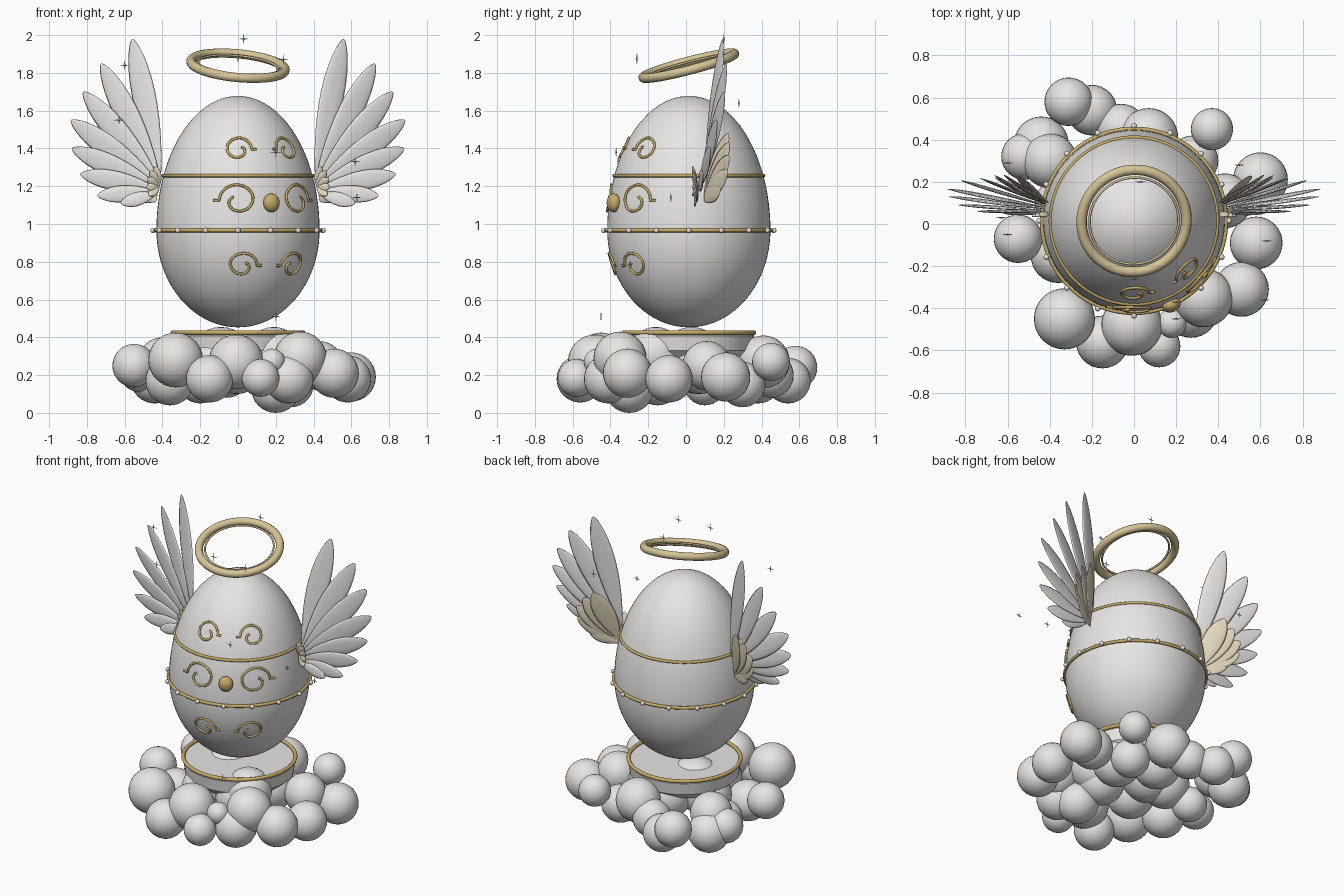
import bpy, bmesh, math
from mathutils import Vector

if "Cube" in bpy.data.objects:
    bpy.data.objects.remove(bpy.data.objects["Cube"])

CY = 0.015                                  # egg axis sits slightly behind the origin
EGG_R, EGG_Z, EGG_UP, EGG_DOWN = 0.432, 0.968, 0.71, 0.515


def material(name, rgb):
    m = bpy.data.materials.new(name)
    m.use_nodes = True
    m.diffuse_color = (*rgb, 1)
    m.node_tree.nodes["Principled BSDF"].inputs["Base Color"].default_value = (*rgb, 1)
    return m


WHITE = material("soft white", (0.8, 0.79, 0.78))
GOLD = material("gold", (0.58, 0.42, 0.14))
PALE = material("pale gold", (0.68, 0.56, 0.31))
CREAM = material("cream", (0.78, 0.69, 0.52))


def finish(name, bm, mat, smooth=True):
    bmesh.ops.recalc_face_normals(bm, faces=bm.faces)
    me = bpy.data.meshes.new(name)
    bm.to_mesh(me)
    bm.free()
    me.materials.append(mat)
    for p in me.polygons:
        p.use_smooth = smooth
    ob = bpy.data.objects.new(name, me)
    bpy.context.collection.objects.link(ob)
    return ob


def sphere(name, pos, r, mat, seg=32):
    bm = bmesh.new()
    bmesh.ops.create_uvsphere(bm, u_segments=seg, v_segments=seg // 2, radius=r)
    ob = finish(name, bm, mat)
    ob.location = pos
    return ob


def lathe(name, pts, mat, z=0, seg=64, smooth=True):
    bm = bmesh.new()
    vs = [bm.verts.new((r, 0, h)) for r, h in pts]
    es = [bm.edges.new(p) for p in zip(vs, vs[1:])]
    bmesh.ops.spin(bm, geom=vs + es, axis=(0, 0, 1), cent=(0, 0, 0),
                   angle=2 * math.pi, steps=seg)
    bmesh.ops.remove_doubles(bm, verts=bm.verts, dist=1e-5)
    ob = finish(name, bm, mat, smooth)
    ob.location = (0, CY, z)
    return ob


def ring(name, radius, tube, z, mat):
    n = 12
    pts = [(radius + tube * math.cos(2 * math.pi * i / n),
            tube * math.sin(2 * math.pi * i / n)) for i in range(n + 1)]
    return lathe(name, pts, mat, z, 80)


def egg_radius(z):
    h = (z - EGG_Z) / (EGG_UP if z > EGG_Z else EGG_DOWN)
    return EGG_R * math.sqrt(max(0, 1 - h * h))


def on_egg(angle, z, lift=0):
    r = egg_radius(z) + lift
    return Vector((r * math.sin(angle), CY - r * math.cos(angle), z))


# Egg body
prof = []
for i in range(49):
    a = math.pi * i / 48
    c = math.cos(a)
    prof.append((EGG_R * math.sin(a), EGG_Z + c * (EGG_UP if c > 0 else EGG_DOWN)))
lathe("egg", prof, WHITE)

# Bands with pearls
ring("upper_band", 0.396, 0.009, 1.256, GOLD)
ring("lower_band", 0.437, 0.01, 0.966, GOLD)
for i in range(16):
    sphere("pearl", on_egg(i * math.pi / 8, 0.966, 0.018), 0.014, WHITE, 12)

# Halo: thick ring with a fine ring inside
for name, r, t in (("halo", 0.25, 0.025), ("halo_inner_ring", 0.212, 0.006)):
    ob = ring(name, r, t, 1.838, PALE)
    ob.rotation_euler = (math.radians(14.5), math.radians(5.5), 0)

# Scrollwork wrapped on the egg front
FACE = math.radians(24)


def scroll(z, offset, size, tail_side):
    cu = bpy.data.curves.new("scroll", 'CURVE')
    cu.dimensions = '3D'
    cu.bevel_depth = 0.007
    cu.bevel_resolution = 2
    flat = [(-1.35, 0), (-1.15, 0)]
    for i in range(33):
        t = i / 32
        a = math.pi * (1 - 2.3 * t)
        rad = 1 - 0.75 * max(0, t - 0.38) / 0.62
        flat.append((rad * math.cos(a), rad * math.sin(a) * 0.9))
    sp = cu.splines.new('POLY')
    sp.points.add(len(flat) - 1)
    for p, (u, v) in zip(sp.points, flat):
        h = z + v * size
        a = FACE + math.radians(offset) - tail_side * u * size / egg_radius(z)
        p.co = (*on_egg(a, h, 0.004), 1)
    cu.materials.append(GOLD)
    bpy.context.collection.objects.link(bpy.data.objects.new("scroll", cu))


for side in (-1, 1):
    scroll(1.395, side * 23, 0.068, -side)
    scroll(1.125, side * 25, 0.092, side)
    scroll(0.78, side * 20, 0.072, -side)

# Front gem
gem = sphere("gem", on_egg(FACE, 1.112, 0.012), 0.045, GOLD, 24)
gem.scale = (1, 0.8, 1.1)
gem.rotation_euler.z = FACE

# Pedestal under the egg
lathe("pedestal", [(0, 0.418), (0.335, 0.418), (0.345, 0.408), (0.335, 0.33), (0.28, 0.28),
                   (0, 0.28)], WHITE, smooth=False)
ring("pedestal_rim", 0.345, 0.012, 0.425, GOLD)

# Cloud puffs: x, y, z, radius
puffs = [
    (-0.33, -0.45, 0.28, 0.145), (-0.15, -0.56, 0.18, 0.125), (-0.01, -0.48, 0.27, 0.145),
    (0.12, -0.58, 0.185, 0.1), (0.18, -0.47, 0.27, 0.07), (0.27, -0.41, 0.18, 0.13),
    (0.33, -0.35, 0.29, 0.14), (0.51, -0.31, 0.21, 0.13), (0.58, -0.09, 0.18, 0.125),
    (0.6, 0.21, 0.19, 0.13), (0.43, 0.11, 0.25, 0.13), (0.37, 0.45, 0.27, 0.1),
    (0.07, 0.41, 0.27, 0.14), (-0.06, 0.45, 0.2, 0.12), (-0.2, 0.54, 0.17, 0.12),
    (-0.31, 0.58, 0.24, 0.115), (-0.44, 0.38, 0.18, 0.13), (-0.52, 0.32, 0.22, 0.11),
    (-0.4, 0.3, 0.27, 0.13), (-0.55, -0.07, 0.25, 0.115), (-0.36, -0.15, 0.17, 0.13),
    (0.2, -0.3, 0.13, 0.13), (0.28, 0.3, 0.15, 0.12), (-0.36, 0.1, 0.15, 0.11),
    (-0.09, 0.03, 0.285, 0.17), (0.19, -0.16, 0.31, 0.145)]
for x, y, z, r in puffs:
    sphere("cloud_puff", (x, y, z), r, WHITE)
for i in range(5):
    a = i * 0.4 * math.pi + 0.35
    sphere("cloud_core", (0.21 * math.cos(a), 0.21 * math.sin(a), 0.25), 0.15, WHITE)


# Wings
def feather(name, base, tip, width, facing, mat, thick=0.008):
    base, tip = Vector(base), Vector(tip)
    axis = tip - base
    across = axis.cross(Vector(facing)).normalized()
    normal = across.cross(axis).normalized()
    bm = bmesh.new()
    rows, n = 16, 10
    loops = []
    for i in range(rows + 1):
        t = 0.5 - 0.498 * math.cos(math.pi * i / rows)
        w = math.sin(math.pi * t ** 1.3) ** 0.6
        loops.append([bm.verts.new(base + axis * t
                      + across * (width / 2 * w * math.cos(2 * math.pi * k / n))
                      + normal * (thick * w * math.sin(2 * math.pi * k / n)))
                      for k in range(n)])
    for a, b in zip(loops, loops[1:]):
        for k in range(n):
            bm.faces.new((a[k], a[(k + 1) % n], b[(k + 1) % n], b[k]))
    bm.faces.new(loops[0])
    bm.faces.new(loops[-1])
    finish(name, bm, mat)


# Flight feather tips from the top of the fan to the bottom, with widths
tips = [(0.56, 0.195, 1.98, 0.135), (0.725, 0.215, 1.85, 0.135), (0.82, 0.205, 1.7, 0.13),
        (0.885, 0.165, 1.55, 0.125), (0.88, 0.13, 1.4, 0.115), (0.835, 0.09, 1.265, 0.105),
        (0.745, 0.06, 1.15, 0.09), (0.62, 0.05, 1.11, 0.075)]
coverts = [(0.54, 0.225, 1.48), (0.61, 0.23, 1.43), (0.66, 0.23, 1.36), (0.66, 0.22, 1.28),
           (0.6, 0.185, 1.2)]
for s, label in ((1, "left"), (-1, "right")):
    for i, (x, y, z, w) in enumerate(tips):
        f = i / 7
        feather(label + "_flight_feather", (s * (0.41 + 0.02 * f), 0.1 - 0.05 * f, 1.25 - 0.09 * f),
                (s * x, y, z), w, (-s * 0.4, 1, 0), WHITE)
    for i, (x, y, z) in enumerate(coverts):
        feather(label + "_covert_feather", (s * 0.43, 0.095, 1.14 - 0.005 * i),
                (s * x, y, z), 0.13 - 0.008 * i, (-s * 0.55, 1, 0), CREAM)
    for i in range(5):
        a = math.radians(75 - 28 * i)
        feather(label + "_root_feather", (s * 0.415, 0.06, 1.2),
                (s * (0.42 + 0.065 * math.cos(a)), 0.035, 1.21 + 0.1 * math.sin(a)),
                0.045, (-s * 0.3, 1, 0), CREAM)

# Sparkles: thin four-pointed stars
sparkles = [(0.03, 0.2, 1.98), (0, -0.26, 1.88), (0.24, -0.26, 1.87), (-0.6, -0.05, 1.84),
            (-0.63, 0.03, 1.55), (-0.6, 0.29, 1.5), (0.62, -0.36, 1.33), (0.63, -0.08, 1.14),
            (0.2, -0.45, 0.51), (0.5, 0.28, 1.64), (0.2, -0.37, 1.38)]
for pos in sparkles:
    bm = bmesh.new()
    rim = []
    for k in range(8):
        r, a = (0.028, 0.005)[k % 2], k * math.pi / 4
        rim.append(bm.verts.new((r * math.cos(a), 0, r * math.sin(a))))
    for y in (-0.004, 0.004):
        hub = bm.verts.new((0, y, 0))
        for k in range(8):
            bm.faces.new((hub, rim[k], rim[(k + 1) % 8]))
    finish("sparkle", bm, WHITE, False).location = pos
